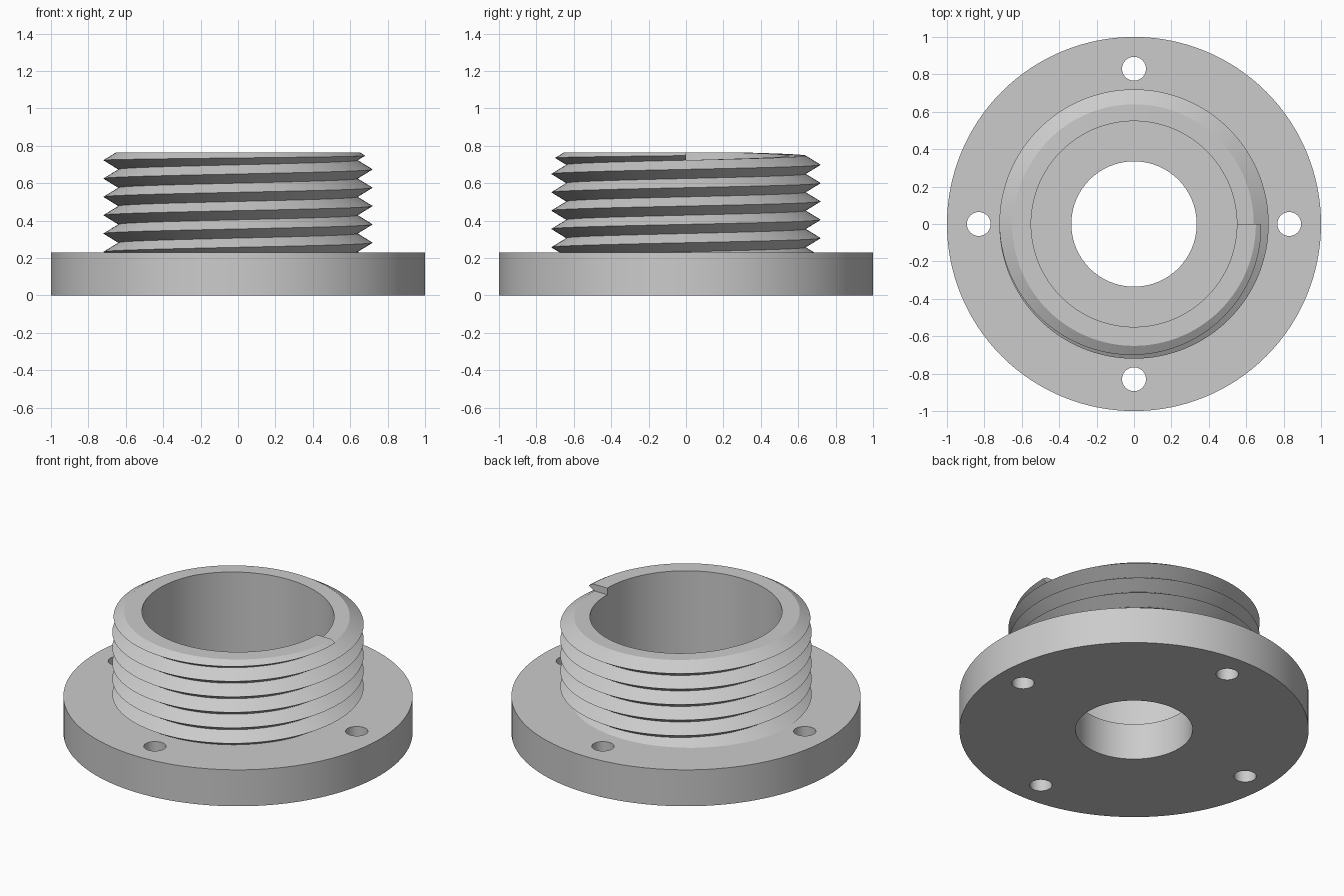
import bpy, bmesh, math

cube = bpy.data.objects.get("Cube")
if cube:
    bpy.data.objects.remove(cube, do_unlink=True)

SEG = 128
FLANGE_H, TOP = 0.23, 0.765
INNER, ROOT, CREST = 0.55, 0.64, 0.72
PITCH = 0.098
SLOPE = (PITCH / 2) / (CREST - ROOT)
END = 0.723                      # height where the last groove starts

grey = bpy.data.materials.new("plain_grey")
grey.use_nodes = True
colour = (0.6, 0.6, 0.6, 1)
grey.diffuse_color = colour
grey.node_tree.nodes["Principled BSDF"].inputs["Base Color"].default_value = colour


def finish(bm, name):
    bmesh.ops.recalc_face_normals(bm, faces=bm.faces)
    mesh = bpy.data.meshes.new(name)
    bm.to_mesh(mesh)
    bm.free()
    mesh.materials.append(grey)
    obj = bpy.data.objects.new(name, mesh)
    bpy.context.collection.objects.link(obj)
    bpy.ops.object.select_all(action='DESELECT')
    obj.select_set(True)
    bpy.context.view_layer.objects.active = obj
    bpy.ops.object.shade_smooth_by_angle(angle=math.radians(30))
    return obj


def circle(bm, radius, cx=0, cy=0, n=SEG):
    vs = [bm.verts.new((cx + radius * math.cos(math.tau * i / n),
                        cy + radius * math.sin(math.tau * i / n), 0)) for i in range(n)]
    return [bm.edges.new((vs[i], vs[(i + 1) % n])) for i in range(n)]


# Flange: disc with a centre bore and four bolt holes, extruded upward
bm = bmesh.new()
edges = circle(bm, 1) + circle(bm, 0.335)
for i in range(4):
    a = i * math.pi / 2
    edges += circle(bm, 0.064, 0.83 * math.cos(a), 0.83 * math.sin(a), 32)
bmesh.ops.triangle_fill(bm, edges=edges, use_beauty=True, use_dissolve=False)
ext = bmesh.ops.extrude_face_region(bm, geom=bm.faces[:], use_keep_orig=True)
bmesh.ops.translate(bm, vec=(0, 0, FLANGE_H),
                    verts=[g for g in ext["geom"] if isinstance(g, bmesh.types.BMVert)])
finish(bm, "flange")


# Threaded collar: one helical turn of the whole wall section, chamfered at the top
def section(t):
    rise = PITCH * t
    pts = [(INNER, FLANGE_H - 0.1)]
    top = min(END + rise, TOP)
    crest_r = CREST - max(0, rise - PITCH / 2) / (2 * SLOPE)
    crest_z = END - PITCH / 2 + rise - (CREST - crest_r) * SLOPE
    pts += [(INNER, top), (crest_r - (top - crest_z) / SLOPE, top), (crest_r, crest_z)]
    for k in range(2, 14):
        pts.append((CREST if k % 2 else ROOT, END + rise - k * PITCH / 2))
    return pts


bm = bmesh.new()
cols = []
for i in range(SEG + 1):
    a = math.tau * i / SEG
    cols.append([bm.verts.new((r * math.cos(a), r * math.sin(a), z))
                 for r, z in section(i / SEG)])
for c, d in zip(cols, cols[1:]):
    for j in range(len(c) - 1):
        bm.faces.new((c[j], d[j], d[j + 1], c[j + 1]))

# Step where the last turn ends
first, last = cols[0], cols[-1]
bm.faces.new((first[1], first[2], last[3], last[2], last[1]))
bmesh.ops.remove_doubles(bm, verts=bm.verts, dist=0.0005)

# Trim the part sunk into the flange
bmesh.ops.bisect_plane(bm, geom=bm.verts[:] + bm.edges[:] + bm.faces[:],
                       plane_co=(0, 0, FLANGE_H), plane_no=(0, 0, 1), clear_inner=True)
finish(bm, "threaded_collar")
